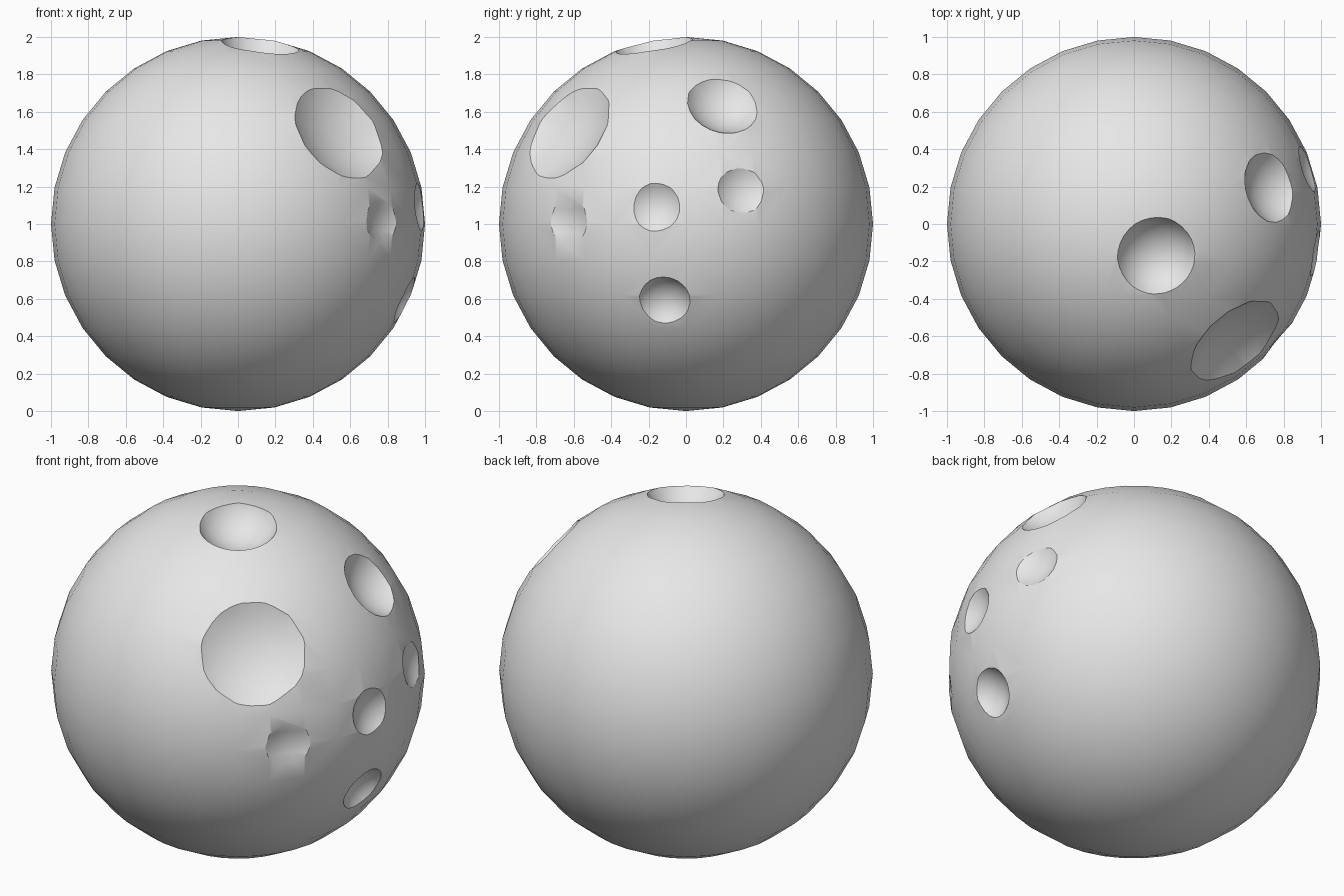
import bpy
from math import radians, sin, tan, sqrt
from mathutils import Vector

if "Cube" in bpy.data.objects:
    bpy.data.objects.remove(bpy.data.objects["Cube"], do_unlink=True)

# Plain grey stone
stone = bpy.data.materials.new("grey_stone")
stone.use_nodes = True
stone.diffuse_color = (0.8, 0.8, 0.8, 1)
stone.node_tree.nodes["Principled BSDF"].inputs["Base Color"].default_value = (0.8, 0.8, 0.8, 1)

CENTRE = Vector((0, 0, 1))


def ball(name, radius, location):
    bpy.ops.mesh.primitive_uv_sphere_add(segments=32, ring_count=16, radius=radius, location=location)
    obj = bpy.context.object
    obj.name = name
    obj.data.materials.append(stone)
    bpy.ops.object.shade_smooth()
    return obj


def carve_crater(body, direction, rim, slope):
    """Cut a bowl with the given rim radius and wall slope at the rim."""
    slope = radians(slope)
    distance = sqrt(1 - rim * rim) + rim / tan(slope)
    cutter = ball("crater_cutter", rim / sin(slope), CENTRE + Vector(direction).normalized() * distance)
    cutter.hide_render = True
    cut = body.modifiers.new("crater", 'BOOLEAN')
    cut.operation = 'DIFFERENCE'
    cut.solver = 'EXACT'
    cut.object = cutter
    bpy.context.view_layer.objects.active = body
    bpy.ops.object.modifier_apply(modifier=cut.name)
    bpy.data.objects.remove(cutter, do_unlink=True)


moon = ball("cratered_moon", 1, CENTRE)

# Craters: direction, rim radius, wall slope in degrees
craters = [
    ((0.12, -0.17, 0.96), 0.21, 60),
    ((0.535, -0.62, 0.485), 0.29, 28),
    ((0.72, 0.195, 0.63), 0.195, 48),
    ((0.98, -0.16, 0.09), 0.135, 40),
    ((0.93, 0.295, 0.18), 0.135, 33),
    ((0.9, -0.115, -0.41), 0.14, 50),
    ((0.765, -0.625, 0.015), 0.135, 25),
]
for direction, rim, slope in craters:
    carve_crater(moon, direction, rim, slope)

bpy.ops.object.select_all(action='DESELECT')
moon.select_set(True)
bpy.context.view_layer.objects.active = moon
bpy.ops.object.shade_smooth_by_angle(angle=radians(30))
